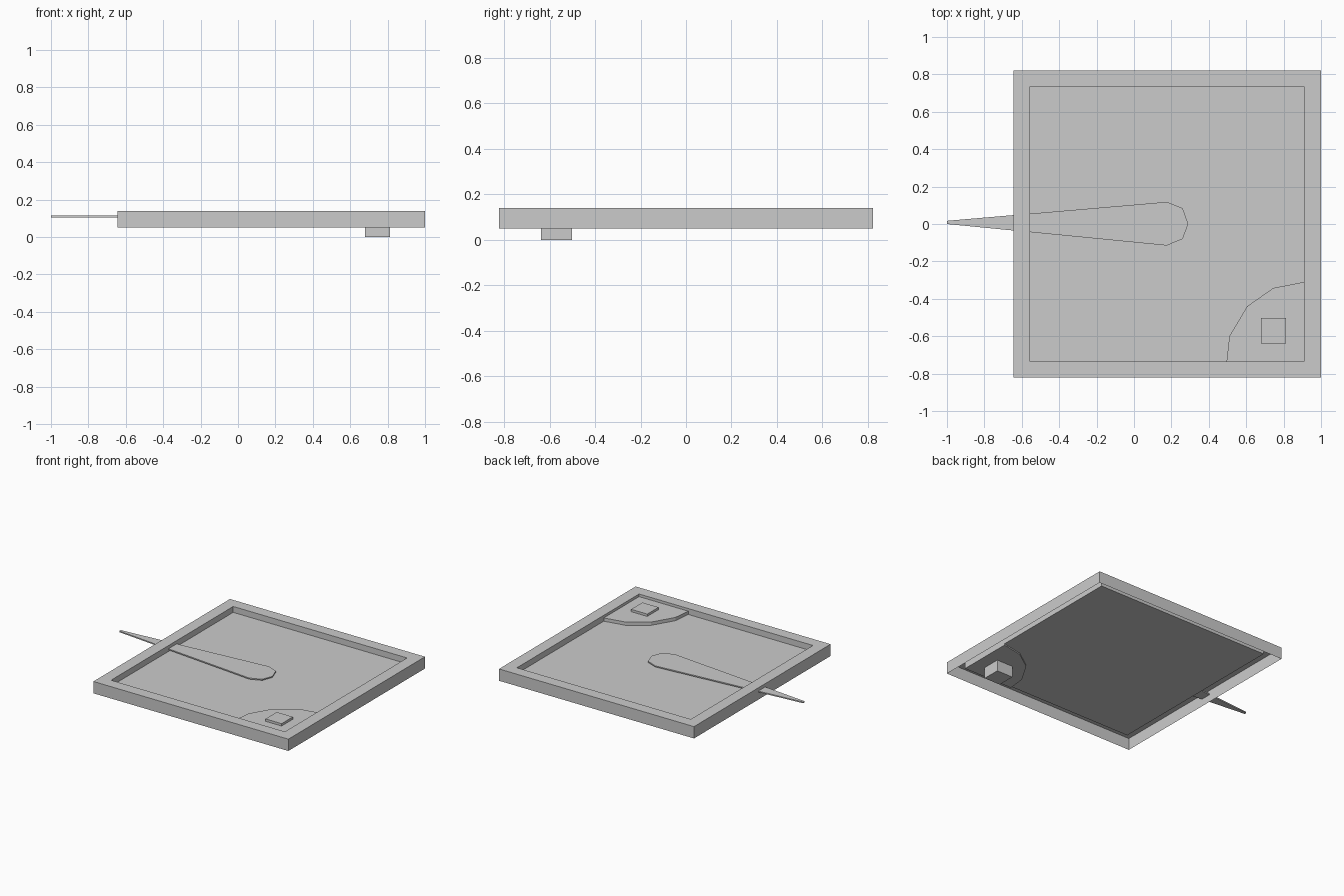
import bpy, bmesh

if "Cube" in bpy.data.objects:
    bpy.data.objects.remove(bpy.data.objects["Cube"])


def finish(name, bm):
    bmesh.ops.recalc_face_normals(bm, faces=bm.faces)
    mesh = bpy.data.meshes.new(name)
    bm.to_mesh(mesh)
    bm.free()
    obj = bpy.data.objects.new(name, mesh)
    bpy.context.collection.objects.link(obj)
    return obj


def rect(x0, x1, y0, y1):
    return [(x0, y0), (x1, y0), (x1, y1), (x0, y1)]


def prism(name, outline, z0, z1):
    """Extrude a flat outline between two heights."""
    bm = bmesh.new()
    low = [bm.verts.new((x, y, z0)) for x, y in outline]
    high = [bm.verts.new((x, y, z1)) for x, y in outline]
    bm.faces.new(low[::-1])
    bm.faces.new(high)
    n = len(outline)
    for i in range(n):
        j = (i + 1) % n
        bm.faces.new((low[i], low[j], high[j], high[i]))
    return finish(name, bm)


OUTER = rect(-0.643, 1.0, -0.822, 0.822)
INNER = rect(-0.555, 0.91, -0.735, 0.735)
FLOOR = 0.095

# Hollow tray shell, open underneath: outer wall, rim, inner wall, recessed floor
bm = bmesh.new()
rings = [[bm.verts.new((x, y, z)) for x, y in outline]
         for outline, z in ((OUTER, 0.05), (OUTER, 0.14), (INNER, 0.14), (INNER, FLOOR))]
for a, b in zip(rings, rings[1:]):
    for i in range(4):
        j = (i + 1) % 4
        bm.faces.new((a[i], a[j], b[j], b[i]))
bm.faces.new(rings[-1])
tray = finish("tray_frame", bm)
# make the floor face upwards
if tray.data.polygons[-1].normal.z < 0:
    tray.data.flip_normals()

# Flat tapered arm passing through the left wall
prism("tapered_arm", [(-1.0, 0.0), (0.175, -0.115), (0.26, -0.08), (0.29, 0.0),
                      (0.26, 0.085), (0.175, 0.118), (-1.0, 0.017)], 0.106, 0.115)

# Rounded corner plate
prism("corner_plate", [(0.91, -0.735), (0.91, -0.31), (0.745, -0.342),
                       (0.605, -0.44), (0.51, -0.60), (0.495, -0.735)], 0.085, 0.12)

# Square peg through the corner plate, reaching the ground
prism("corner_peg", rect(0.678, 0.814, -0.638, -0.502), 0.0, 0.138)
